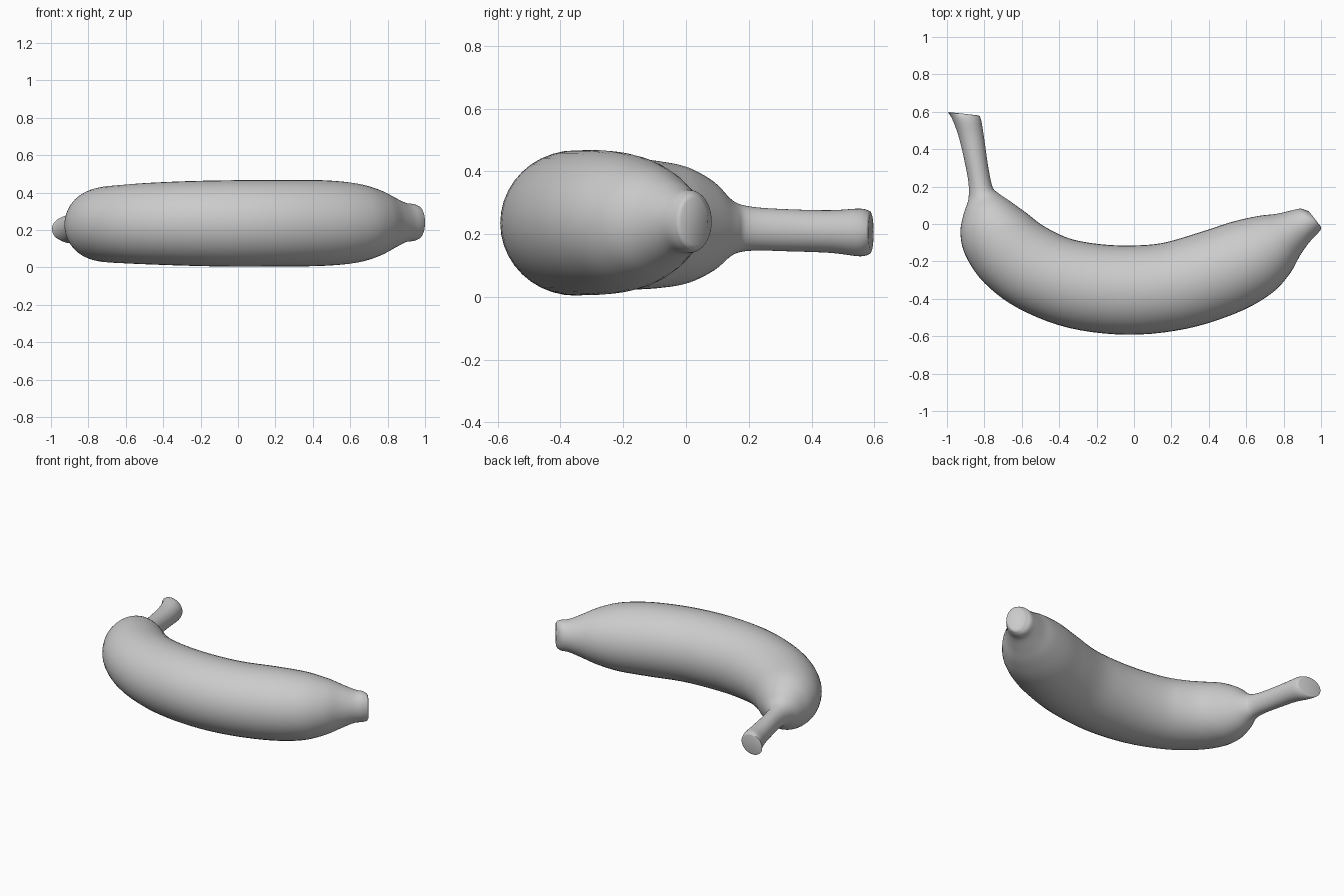
import bpy, bmesh, math
from mathutils import Vector

if "Cube" in bpy.data.objects:
    bpy.data.objects.remove(bpy.data.objects["Cube"])

# Stations from stem to tip: outer x,y / inner x,y (seen from above), half height, centre z
STATIONS = [
    (-.995, .596, -.825, .577, .068, .205),
    (-.973, .563, -.815, .545, .076, .205),
    (-.938, .47, -.80, .45, .068, .208),
    (-.907, .34, -.78, .31, .067, .212),
    (-.885, .22, -.757, .20, .070, .217),
    (-.886, .13, -.725, .165, .087, .220),
    (-.912, .05, -.66, .12, .142, .225),
    (-.928, -.05, -.57, .055, .185, .228),
    (-.90, -.17, -.50, 0, .202, .230),
    (-.80, -.315, -.42, -.045, .210, .232),
    (-.62, -.45, -.33, -.082, .218, .234),
    (-.35, -.555, -.19, -.107, .226, .235),
    (-.03, -.592, -.03, -.115, .231, .235),
    (.28, -.56, .15, -.102, .231, .236),
    (.55, -.475, .35, -.045, .229, .237),
    (.73, -.375, .52, .01, .213, .237),
    (.83, -.27, .66, .042, .178, .238),
    (.89, -.165, .76, .054, .138, .239),
    (.94, -.095, .84, .072, .106, .240),
    (.98, -.053, .89, .082, .099, .240),
    (1.0, -.028, .922, .072, .088, .240),
]
SIDES, SUB = 40, 5


def catmull(p0, p1, p2, p3, t):
    return [.5 * (2*b + (c-a)*t + (2*a-5*b+4*c-d)*t*t + (3*b-a-3*c+d)*t**3)
            for a, b, c, d in zip(p0, p1, p2, p3)]


def ring(bm, s, scale=1.0, shift=Vector((0, 0, 0))):
    outer, inner = Vector((s[0], s[1], s[5])), Vector((s[2], s[3], s[5]))
    mid, half = (outer + inner) / 2 + shift, (outer - inner) / 2
    up = Vector((0, 0, s[4]))
    return [bm.verts.new(mid + scale * (half * math.cos(a) + up * math.sin(a)))
            for a in (2 * math.pi * k / SIDES for k in range(SIDES))]


# Smoothly interpolated skin from stem to tip
n = len(STATIONS)
path = []
for i in range(n - 1):
    four = [STATIONS[min(max(j, 0), n - 1)] for j in range(i - 1, i + 3)]
    path += [catmull(*four, k / SUB) for k in range(SUB)]
path.append(STATIONS[-1])

bm = bmesh.new()
rings = [ring(bm, path[0], .88, Vector((-.001, .003, 0)))]
rings += [ring(bm, s) for s in path]
rings.append(ring(bm, path[-1], .85, Vector((.006, .005, 0))))
for a, b in zip(rings, rings[1:]):
    for k in range(SIDES):
        m = (k + 1) % SIDES
        bm.faces.new((a[k], a[m], b[m], b[k]))

# Cut ends of stem and tip
bm.faces.new(rings[0])
bm.faces.new(rings[-1])
bmesh.ops.recalc_face_normals(bm, faces=bm.faces)

mesh = bpy.data.meshes.new("banana")
bm.to_mesh(mesh)
bm.free()
banana = bpy.data.objects.new("banana", mesh)
bpy.context.collection.objects.link(banana)
bpy.context.view_layer.objects.active = banana
banana.select_set(True)
bpy.ops.object.shade_smooth_by_angle(angle=math.radians(60))
